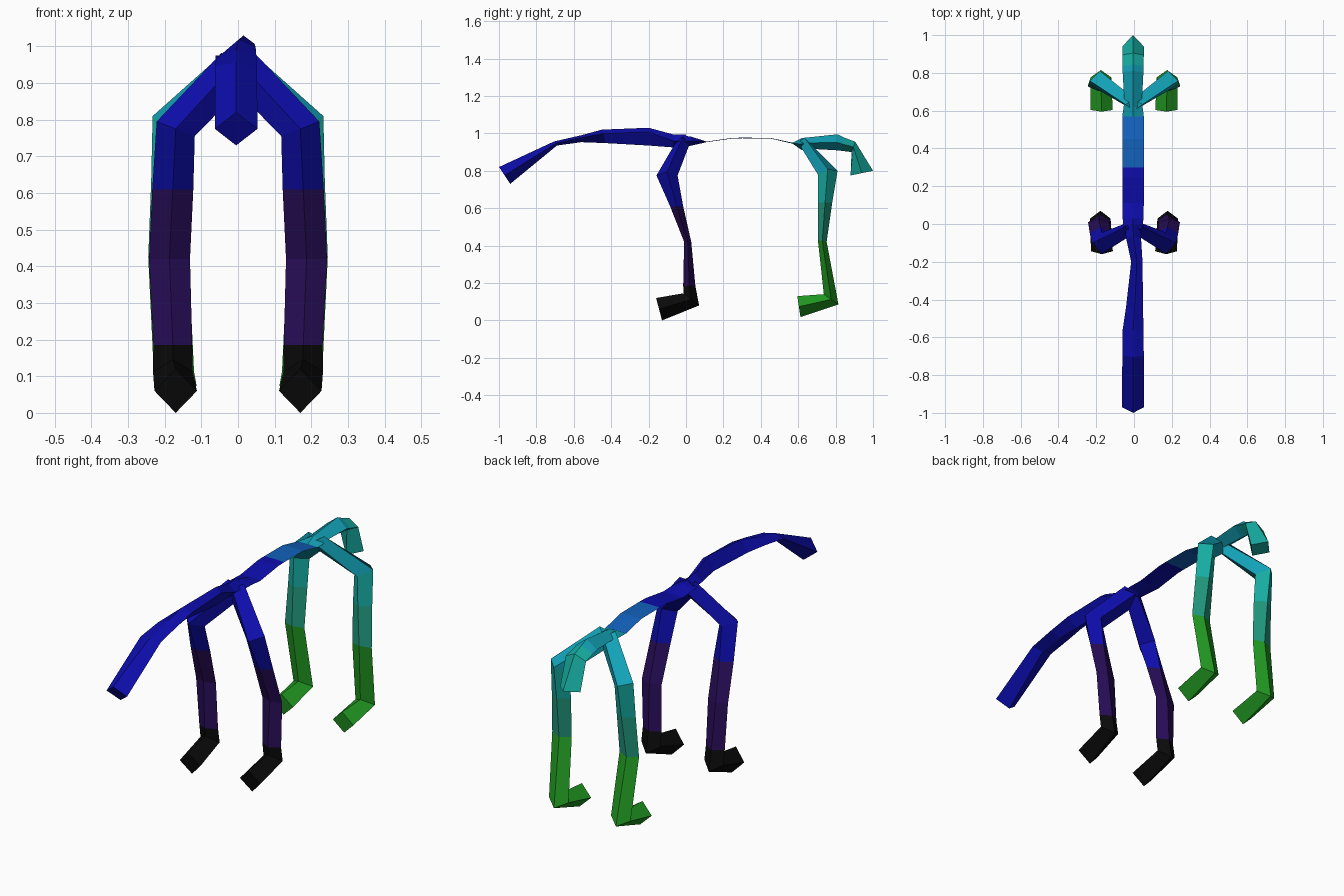
import bpy, bmesh

# Flat colours (linear)
COLORS = {
    "black": (0.003, 0.003, 0.003),
    "dark_purple": (0.021, 0.004, 0.098),
    "deep_blue": (0.004, 0.004, 0.42),
    "mid_blue": (0.006, 0.12, 0.50),
    "cyan": (0.006, 0.36, 0.47),
    "turquoise": (0.008, 0.42, 0.36),
    "sea_green": (0.015, 0.32, 0.21),
    "green": (0.016, 0.33, 0.016),
}
MATS = {}
for name, c in COLORS.items():
    MATS[name] = bpy.data.materials.new(name)
    MATS[name].diffuse_color = (*c, 1)


def tube(name, rings, side=1):
    """Four-sided tube. Ring: (y, z) of two ridge points, x centre, half width,
    z tilt of the side points, colour of the span that follows."""
    bm = bmesh.new()
    colors = list(dict.fromkeys(r[5] for r in rings))
    loops = []
    for (ya, za), (yb, zb), x, w, t, _ in rings:
        ym, zm = (ya + yb) / 2, (za + zb) / 2
        pts = [(x, ya, za), (x + w, ym, zm + t), (x, yb, zb), (x - w, ym, zm - t)]
        loops.append([bm.verts.new((side * px, py, pz)) for px, py, pz in pts])
    for i in range(len(rings) - 1):
        a, b = loops[i], loops[i + 1]
        for k in range(4):
            n = (k + 1) % 4
            f = bm.faces.new((a[k], a[n], b[n], b[k]))
            f.material_index = colors.index(rings[i][5])
    for loop, ring in ((loops[0], rings[0]), (loops[-1], rings[-1])):
        bm.faces.new(loop).material_index = colors.index(ring[5])
    bmesh.ops.recalc_face_normals(bm, faces=bm.faces)
    me = bpy.data.meshes.new(name)
    bm.to_mesh(me)
    bm.free()
    for c in colors:
        me.materials.append(MATS[c])
    ob = bpy.data.objects.new(name, me)
    bpy.context.collection.objects.link(ob)
    return ob


B, M, C, T = "deep_blue", "mid_blue", "cyan", "turquoise"

# Tail, twisted near its root
tube("tail", [
    ((-1.0, 0.82), (-0.94, 0.73), -0.005, 0.058, 0, B),
    ((-0.705, 0.957), (-0.69, 0.935), -0.005, 0.057, 0, B),
    ((-0.56, 0.99), (-0.56, 0.953), -0.005, 0.055, 0.005, B),
    ((-0.45, 1.02), (-0.43, 0.948), 0.003, 0.045, 0.015, B),
    ((-0.2, 1.03), (-0.2, 0.935), 0.015, 0.03, 0.025, B),
    ((-0.07, 0.995), (-0.07, 0.925), -0.003, 0.04, 0, B),
    ((0.0, 0.995), (0.0, 0.925), -0.005, 0.045, 0, B),
])

# Thin ribbon-like back
tube("back_ribbon", [
    ((-0.03, 0.99), (-0.03, 0.925), -0.005, 0.05, 0, B),
    ((0.03, 0.982), (0.03, 0.935), -0.005, 0.055, 0, B),
    ((0.11, 0.956), (0.11, 0.953), -0.005, 0.057, 0, B),
    ((0.25, 0.976), (0.25, 0.973), -0.005, 0.057, 0, B),
    ((0.30, 0.977), (0.30, 0.974), -0.005, 0.057, 0, M),
    ((0.45, 0.976), (0.45, 0.973), -0.005, 0.057, 0, M),
    ((0.57, 0.95), (0.57, 0.945), -0.005, 0.057, 0, C),
    ((0.62, 0.975), (0.62, 0.91), -0.005, 0.05, 0, C),
    ((0.66, 0.972), (0.66, 0.925), -0.005, 0.045, 0, C),
])

# Neck and drooping head
tube("neck_and_head", [
    ((0.62, 0.975), (0.62, 0.92), -0.005, 0.045, 0, C),
    ((0.81, 0.995), (0.80, 0.91), -0.005, 0.055, 0, C),
    ((0.845, 0.978), (0.83, 0.907), -0.005, 0.055, 0, T),
    ((0.905, 0.955), (0.885, 0.90), -0.005, 0.057, 0, T),
    ((1.0, 0.80), (0.88, 0.775), -0.005, 0.057, 0, T),
])

# Legs: hip, knee, shin, ankle, toe
FRONT_LEG = [
    ((-0.05, 0.96), (0.02, 0.945), 0.0, 0.045, 0.03, B),
    ((-0.158, 0.775), (-0.045, 0.775), 0.17, 0.052, 0.02, B),
    ((-0.085, 0.61), (-0.015, 0.61), 0.178, 0.056, 0, "dark_purple"),
    ((-0.01, 0.42), (0.028, 0.42), 0.187, 0.056, 0, "dark_purple"),
    ((-0.015, 0.185), (0.05, 0.185), 0.178, 0.053, 0, "black"),
    ((-0.012, 0.145), (0.07, 0.08), 0.178, 0.054, 0, "black"),
    ((-0.16, 0.12), (-0.128, 0.0), 0.17, 0.058, 0, "black"),
]
HIND_LEG = [
    ((0.60, 0.95), (0.665, 0.945), 0.0, 0.045, 0.03, C),
    ((0.705, 0.78), (0.81, 0.80), 0.18, 0.053, 0.02, T),
    ((0.705, 0.63), (0.782, 0.63), 0.183, 0.054, 0, "sea_green"),
    ((0.705, 0.43), (0.752, 0.42), 0.19, 0.055, 0, "green"),
    ((0.737, 0.14), (0.815, 0.085), 0.175, 0.055, 0, "green"),
    ((0.595, 0.13), (0.612, 0.018), 0.171, 0.058, 0, "green"),
]
for side, label in ((1, "right"), (-1, "left")):
    tube("front_leg_" + label, FRONT_LEG, side)
    tube("hind_leg_" + label, HIND_LEG, side)
